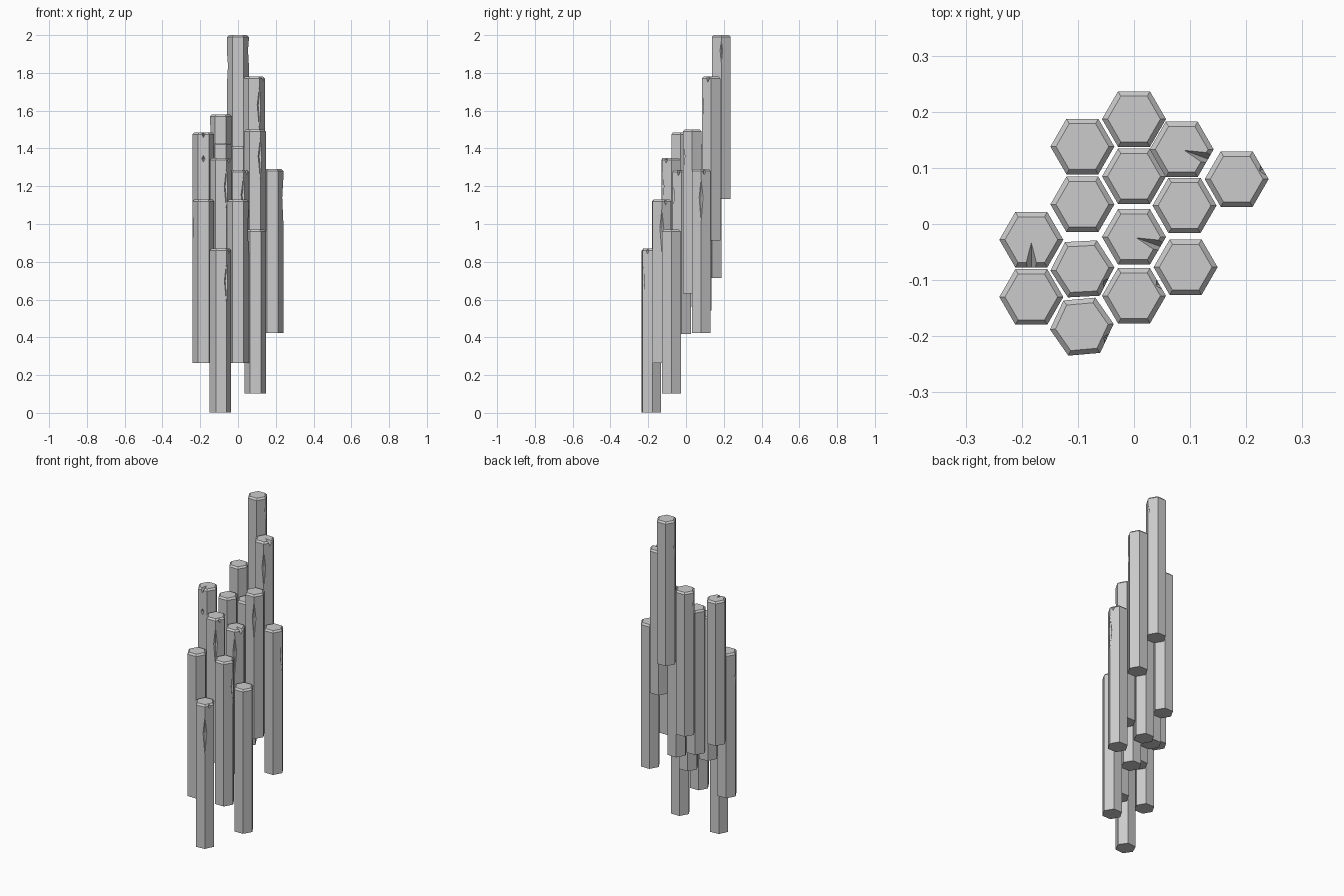
import bpy, bmesh
from math import radians, cos, sin
from mathutils import Matrix, Vector

if "Cube" in bpy.data.objects:
    bpy.data.objects.remove(bpy.data.objects["Cube"])

RADIUS, LENGTH, BEVEL = 0.057, 0.867, 0.01

stone = bpy.data.materials.new("grey stone")
stone.use_nodes = True
GREY = (0.6, 0.6, 0.6, 1)
stone.diffuse_color = GREY
stone.node_tree.nodes["Principled BSDF"].inputs["Base Color"].default_value = GREY


def make_object(name, bm):
    bmesh.ops.recalc_face_normals(bm, faces=bm.faces)
    mesh = bpy.data.meshes.new(name)
    bm.to_mesh(mesh)
    bm.free()
    mesh.materials.append(stone)
    obj = bpy.data.objects.new(name, mesh)
    bpy.context.collection.objects.link(obj)
    return obj


def column(name, x, y, top, turn):
    """Hexagonal prism with a chamfered top rim."""
    bm = bmesh.new()
    rings = []
    for r, z in ((RADIUS, top - LENGTH), (RADIUS, top - BEVEL), (RADIUS - BEVEL, top)):
        rings.append([bm.verts.new((x + r * cos(radians(60 * i + turn)),
                                    y + r * sin(radians(60 * i + turn)), z)) for i in range(6)])
    for low, high in zip(rings, rings[1:]):
        for i in range(6):
            j = (i + 1) % 6
            bm.faces.new((low[i], low[j], high[j], high[i]))
    bm.faces.new(rings[0][::-1])
    bm.faces.new(rings[-1])
    return make_object(name, bm)


def chip_cutter(centre, angle, distance, size):
    """Diamond wedge; size is radial depth, half width, rise, drop."""
    depth, width, rise, drop = size
    bm = bmesh.new()
    pts = [(-depth, 0, 0), (0.002, width, 0), (0.02, 0, 0), (0.002, -width, 0),
           (0, 0, rise), (0, 0, -drop)]
    v = [bm.verts.new(p) for p in pts]
    for i in range(4):
        j = (i + 1) % 4
        bm.faces.new((v[i], v[j], v[4]))
        bm.faces.new((v[j], v[i], v[5]))
    move = Matrix.Translation(centre) @ Matrix.Rotation(radians(angle), 4, "Z")
    bm.transform(move @ Matrix.Translation((distance, 0, 0)))
    cutter = make_object("chip_cutter", bm)
    cutter.hide_render = True
    return cutter


def carve(obj, cutter):
    mod = obj.modifiers.new("chip", "BOOLEAN")
    mod.operation, mod.solver, mod.object = "DIFFERENCE", "EXACT", cutter
    graph = bpy.context.evaluated_depsgraph_get()
    mesh = bpy.data.meshes.new_from_object(obj.evaluated_get(graph))
    obj.modifiers.clear()
    obj.data = mesh
    bpy.data.objects.remove(cutter)


# Chip shapes
LONG = (0.013, 0.022, 0.10, 0.13)
SHORT = (0.010, 0.014, 0.05, 0.07)
NICK = (0.010, 0.012, 0.02, 0.02)
CRACK = (0.045, 0.012, 0.02, 0.03)

# x, y, top, turn, then chips as (angle, depth below top, shape)
COLUMNS = {
    "rear_column": (0, 0.187, 2.0, 0, [(0, 0.08, SHORT), (180, 0.16, SHORT)]),
    "rear_left_column": (0.085, 0.133, 1.78, 0, [(-60, 0.15, LONG), (-20, 0, CRACK)]),
    "far_left_column": (0.183, 0.08, 1.29, 0, [(0, 0.15, LONG), (20, 0.01, NICK)]),
    "rear_right_column": (-0.092, 0.138, 1.58, 0, [(180, 0.08, SHORT)]),
    "inner_rear_column": (0, 0.085, 1.41, 0, []),
    "inner_right_column": (-0.092, 0.035, 1.43, 0, []),
    "inner_left_column": (0.09, 0.033, 1.5, 0, [(-60, 0.14, LONG)]),
    "centre_column": (0, -0.023, 1.285, 0, [(-60, 0.13, LONG), (-20, 0, CRACK)]),
    "far_right_column": (-0.183, -0.028, 1.485, 0, [(-90, 0, CRACK), (-90, 0.14, NICK)]),
    "middle_right_column": (-0.092, -0.08, 1.35, 3, [(-57, 0.15, LONG), (-30, 0.01, NICK)]),
    "front_far_right_column": (-0.183, -0.13, 1.13, 0, [(180, 0.14, SHORT)]),
    "front_middle_column": (0, -0.128, 1.13, 0, [(0, 0.15, LONG), (25, 0.01, NICK)]),
    "front_left_column": (0.092, -0.077, 0.97, 0, []),
    "front_column": (-0.093, -0.183, 0.87, 5, [(-55, 0.17, LONG), (-25, 0.01, NICK)]),
}

for name, (x, y, top, turn, chips) in COLUMNS.items():
    post = column(name, x, y, top, turn)
    for angle, below, shape in chips:
        # Corners sit further out than the flats
        on_corner = (angle - turn) % 60 == 0
        reach = RADIUS if on_corner else RADIUS * 0.88
        carve(post, chip_cutter(Vector((x, y, top - below)), angle, reach, shape))
